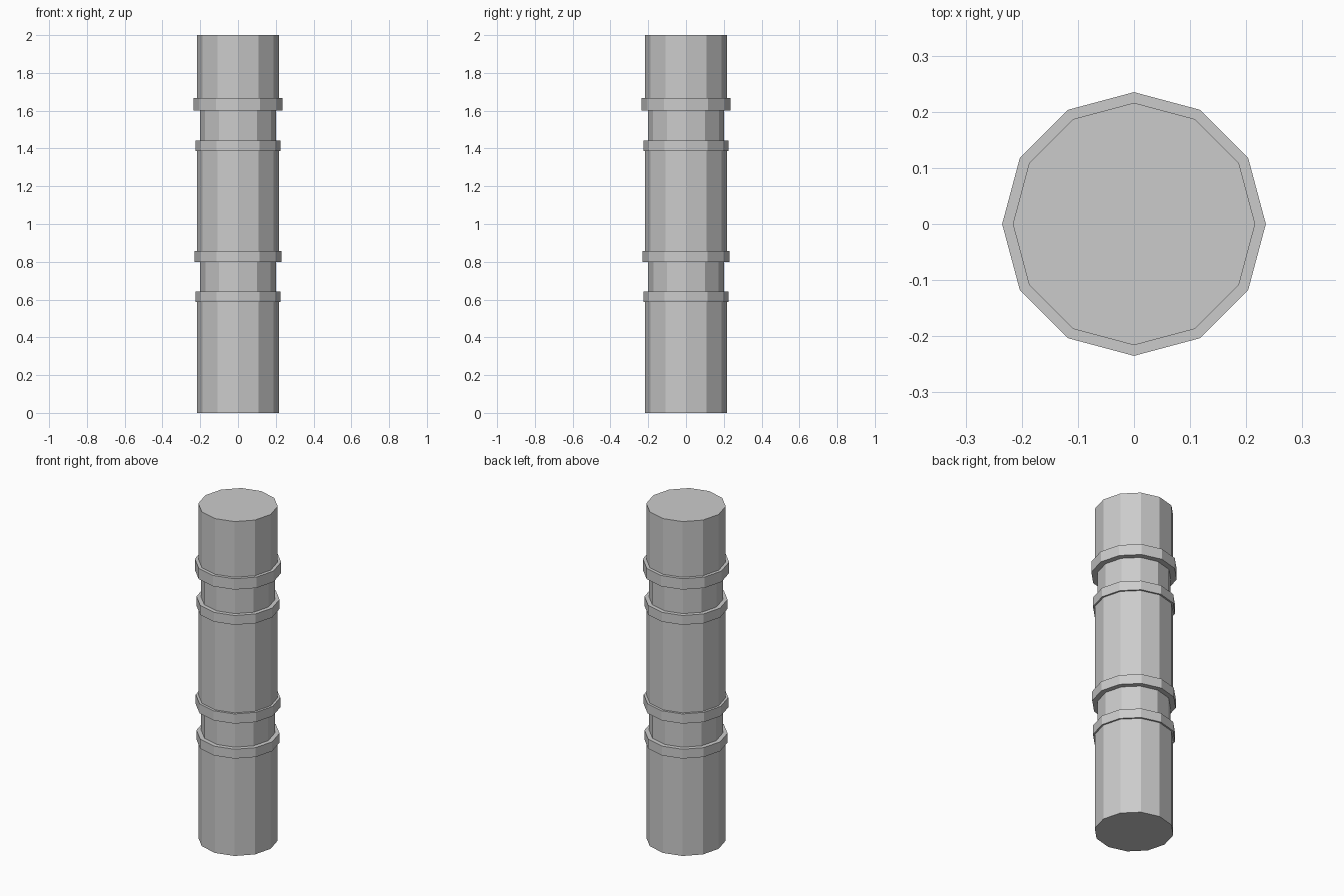
import bpy, bmesh
from math import cos, sin, tau

if "Cube" in bpy.data.objects:
    bpy.data.objects.remove(bpy.data.objects["Cube"])

SIDES = 12
R = 0.216  # main shaft radius

# Outer profile (radius, height), bottom to top: shaft, collar, neck, collar, twice
profile = [
    (R, 0.0), (R, 0.587),
    (0.226, 0.587), (0.226, 0.643),
    (0.2, 0.643), (0.2, 0.798),
    (0.23, 0.798), (0.23, 0.856),
    (R, 0.856), (R, 1.387),
    (0.226, 1.387), (0.226, 1.443),
    (0.202, 1.443), (0.202, 1.602),
    (0.235, 1.602), (0.235, 1.667),
    (R, 1.667), (R, 2.0),
]


def lathe(name, points):
    bm = bmesh.new()
    rings = [[bm.verts.new((r * cos(tau * i / SIDES), r * sin(tau * i / SIDES), z))
              for i in range(SIDES)] for r, z in points]
    for a, b in zip(rings, rings[1:]):
        for i in range(SIDES):
            j = (i + 1) % SIDES
            bm.faces.new((a[i], a[j], b[j], b[i]))
    # End caps
    bm.faces.new(rings[0][::-1])
    bm.faces.new(rings[-1])
    mesh = bpy.data.meshes.new(name)
    bm.to_mesh(mesh)
    bm.free()
    obj = bpy.data.objects.new(name, mesh)
    bpy.context.collection.objects.link(obj)
    return obj


# Faceted column with two collared necks
lathe("banded_column", profile)
